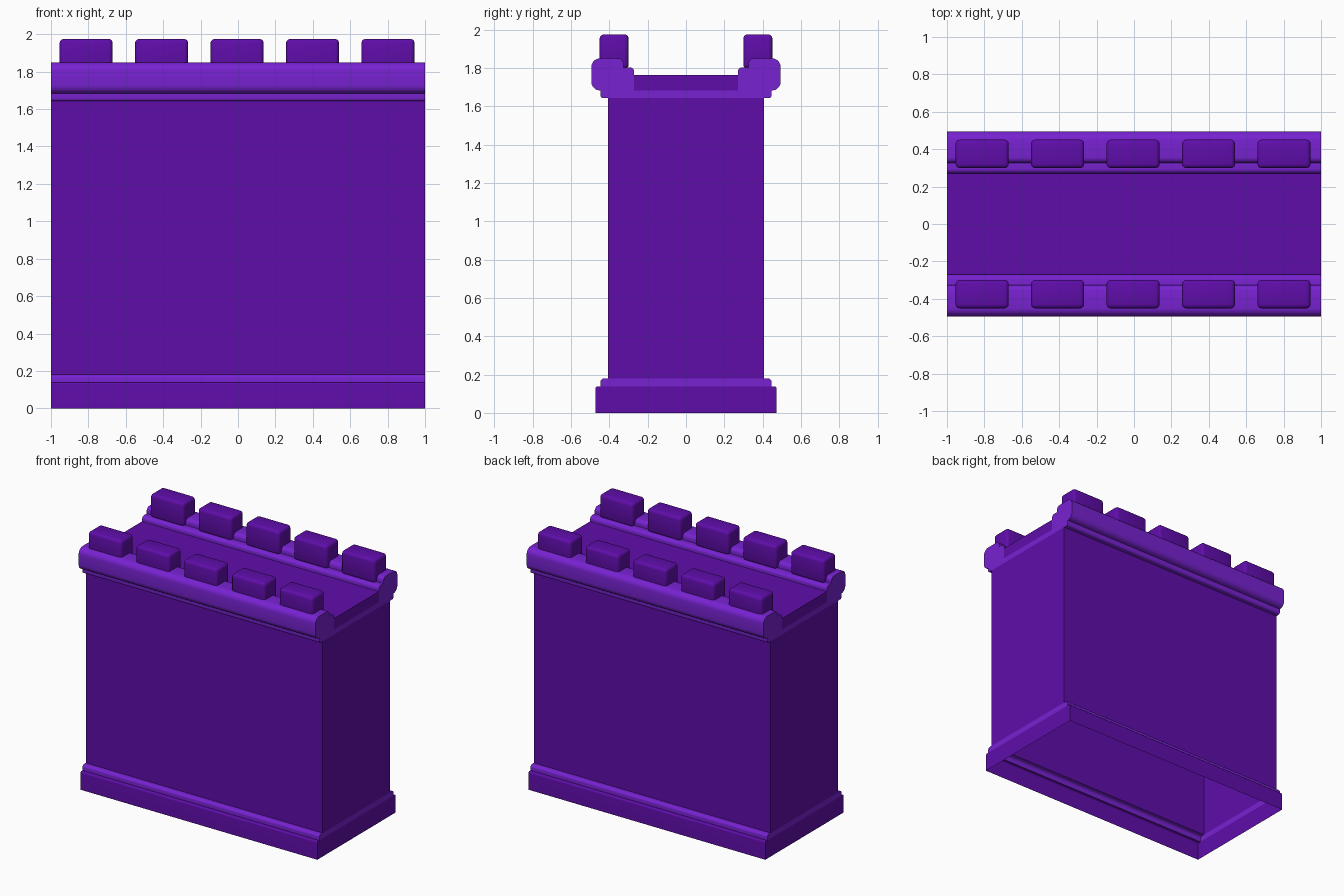
import bpy
import bmesh
from math import radians
from mathutils import Matrix, Vector

if "Cube" in bpy.data.objects:
    bpy.data.objects.remove(bpy.data.objects["Cube"], do_unlink=True)


def make_material(name, colour):
    mat = bpy.data.materials.new(name)
    mat.use_nodes = True
    mat.diffuse_color = colour
    mat.node_tree.nodes["Principled BSDF"].inputs["Base Color"].default_value = colour
    return mat


wall_purple = make_material("wall purple", (0.114, 0.004, 0.400, 1))
trim_purple = make_material("trim purple", (0.188, 0.016, 0.640, 1))


def finish(name, bm, mat):
    mesh = bpy.data.meshes.new(name)
    bm.to_mesh(mesh)
    bm.free()
    mesh.materials.append(mat)
    obj = bpy.data.objects.new(name, mesh)
    bpy.context.collection.objects.link(obj)
    bpy.ops.object.select_all(action="DESELECT")
    obj.select_set(True)
    bpy.context.view_layer.objects.active = obj
    bpy.ops.object.shade_smooth_by_angle(angle=radians(35))
    return obj


def rounded(points, steps=5):
    """Replace each (y, z, radius) corner by a small curve."""
    path = []
    for i, (y, z, r) in enumerate(points):
        corner = Vector((y, z))
        if r == 0:
            path.append(corner)
            continue
        a = corner + (Vector(points[i - 1][:2]) - corner).normalized() * r
        b = corner + (Vector(points[i + 1][:2]) - corner).normalized() * r
        for s in range(steps + 1):
            t = s / steps
            # weighted curve that stays close to a circular arc
            w0, w1, w2 = (1 - t) ** 2, 1.414 * t * (1 - t), t ** 2
            path.append((a * w0 + corner * w1 + b * w2) / (w0 + w1 + w2))
    return path


def shell(name, half, mat, top=False):
    """Mirror a half profile, run it along x and close both ends."""
    right = rounded(half)
    outline = right + [Vector((-p.x, p.y)) for p in reversed(right)]
    bm = bmesh.new()
    left_end, right_end = [[bm.verts.new((x, p.x, p.y)) for p in outline]
                           for x in (-1, 1)]
    for i in range(len(outline) - 1):
        if i == len(right) - 1 and not top:
            continue
        bm.faces.new((right_end[i], left_end[i], left_end[i + 1], right_end[i + 1]))
    bm.faces.new(right_end)
    bm.faces.new(left_end[::-1])
    return finish(name, bm, mat)


# Hollow wall, open underneath
shell("plinth", [(.472, 0, 0), (.472, .138, .01), (.447, .138, 0)], wall_purple)
shell("plinth_moulding", [(.447, .138, 0), (.447, .18, .02), (.408, .18, 0)], trim_purple)
shell("wall_body", [(.408, .18, 0), (.408, 1.642, 0)], wall_purple)

# Cornice with the two rolled parapets
shell("cornice", [
    (.408, 1.642, 0), (.447, 1.642, .015), (.447, 1.682, 0),
    (.494, 1.682, .045), (.494, 1.85, .045), (.326, 1.85, .03),
    (.326, 1.803, 0), (.27, 1.803, .025), (.27, 1.682, 0),
], trim_purple)
shell("walkway", [(.27, 1.682, 0), (.27, 1.764, 0)], wall_purple, top=True)

# Battlement blocks
for side, y in (("front", -.375), ("back", .375)):
    for i in range(5):
        bm = bmesh.new()
        place = Matrix.Translation((-.812 + .4035 * i, y, 1.885))
        bmesh.ops.create_cube(bm, size=1, matrix=place @ Matrix.Diagonal((.284, .152, .18, 1)))
        bmesh.ops.bevel(bm, geom=bm.edges[:], offset=.022, segments=3,
                        profile=.5, affect="EDGES")
        finish(f"{side}_merlon_{i + 1}", bm, wall_purple)
